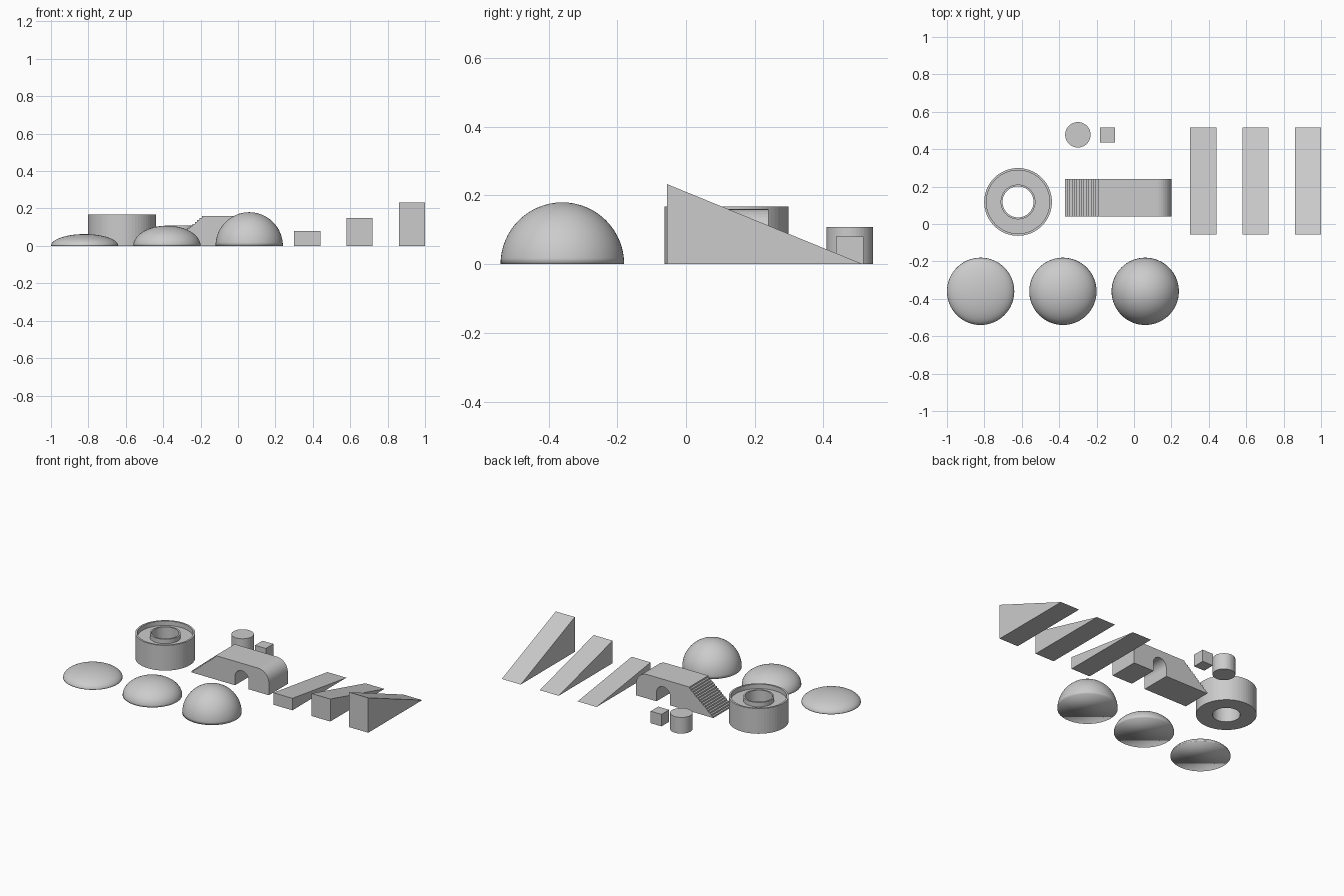
import bpy, bmesh
from math import sin, cos, pi

if "Cube" in bpy.data.objects:
    bpy.data.objects.remove(bpy.data.objects["Cube"])


def finish(name, bm, smooth=False):
    bmesh.ops.recalc_face_normals(bm, faces=bm.faces)
    me = bpy.data.meshes.new(name)
    bm.to_mesh(me)
    bm.free()
    if smooth:
        me.polygons.foreach_set("use_smooth", [True] * len(me.polygons))
    ob = bpy.data.objects.new(name, me)
    bpy.context.collection.objects.link(ob)
    return ob


def prism(name, points, offset):
    """Closed 3D outline swept along an offset."""
    bm = bmesh.new()
    face = bm.faces.new([bm.verts.new(p) for p in points])
    ext = bmesh.ops.extrude_face_region(bm, geom=[face], use_keep_orig=True)
    verts = [g for g in ext["geom"] if isinstance(g, bmesh.types.BMVert)]
    bmesh.ops.translate(bm, verts=verts, vec=offset)
    return finish(name, bm)


def lathe(name, profile, center, seg=48, closed=False, smooth=False):
    """Revolve an (r, z) profile around z; points with r = 0 become poles."""
    bm = bmesh.new()
    rings = []
    for r, z in profile:
        n = 1 if r == 0 else seg
        rings.append([bm.verts.new((r * cos(2 * pi * i / seg), r * sin(2 * pi * i / seg), z))
                      for i in range(n)])
    pairs = list(zip(rings, rings[1:]))
    if closed:
        pairs.append((rings[-1], rings[0]))
    for a, b in pairs:
        for i in range(seg):
            j = (i + 1) % seg
            quad = [a[i % len(a)], a[j % len(a)], b[j % len(b)], b[i % len(b)]]
            bm.faces.new(list(dict.fromkeys(quad)))
    if not closed:
        bm.faces.new(rings[0])  # flat base
        if len(rings[-1]) > 1:
            bm.faces.new(rings[-1])
    ob = finish(name, bm, smooth)
    ob.location = (center[0], center[1], 0)
    return ob


# Row of domes, rising from shallow to a full hemisphere
R = 0.18
for name, x, k in (("low_dome", -0.82, 0.35), ("mid_dome", -0.38, 0.6), ("high_dome", 0.06, 1.0)):
    prof = [(R * cos(pi / 2 * i / 16), R * k * sin(pi / 2 * i / 16)) for i in range(16)]
    lathe(name, prof + [(0, R * k)], (x, -0.36), 64, smooth=True)

# Ramps, from gentle to steep
for name, x, h in (("low_ramp", 0.30, 0.08), ("mid_ramp", 0.58, 0.15), ("high_ramp", 0.86, 0.233)):
    prism(name, [(x, -0.055, 0), (x, 0.515, 0), (x, -0.055, h)], (0.14, 0, 0))

# Ring with a through hole and a recessed channel on top
lathe("grooved_ring", [(0.083, 0), (0.181, 0), (0.181, 0.168), (0.169, 0.168),
                       (0.169, 0.138), (0.093, 0.138), (0.093, 0.168), (0.083, 0.168)],
      (-0.62, 0.118), 64, closed=True)

# Bridge block: stairs on the left, rounded right end, arched tunnel
H, steps, x0, x1 = 0.16, 15, -0.37, -0.18
outline = []
for i in range(steps):
    x = x0 + (x1 - x0) * i / steps
    outline += [(x, H * i / steps), (x, H * (i + 1) / steps)]
r = 0.08
outline += [(0.20 - r + r * sin(pi / 2 * i / 10), H - r + r * cos(pi / 2 * i / 10)) for i in range(11)]
outline.append((0.20, 0))
a = 0.05
outline.append((a, 0))
outline += [(a * cos(pi * i / 16), 0.06 + a * sin(pi * i / 16)) for i in range(17)]
outline.append((-a, 0))
prism("bridge_block", [(x, 0.04, z) for x, z in outline], (0, 0.20, 0))

# Small cylinder and cube at the back
lathe("small_cylinder", [(0.068, 0), (0.068, 0.108)], (-0.30, 0.477), 48)
c = 0.08
prism("small_cube", [(-0.181, 0.437, 0), (-0.181 + c, 0.437, 0),
                     (-0.181 + c, 0.437 + c, 0), (-0.181, 0.437 + c, 0)], (0, 0, c))
